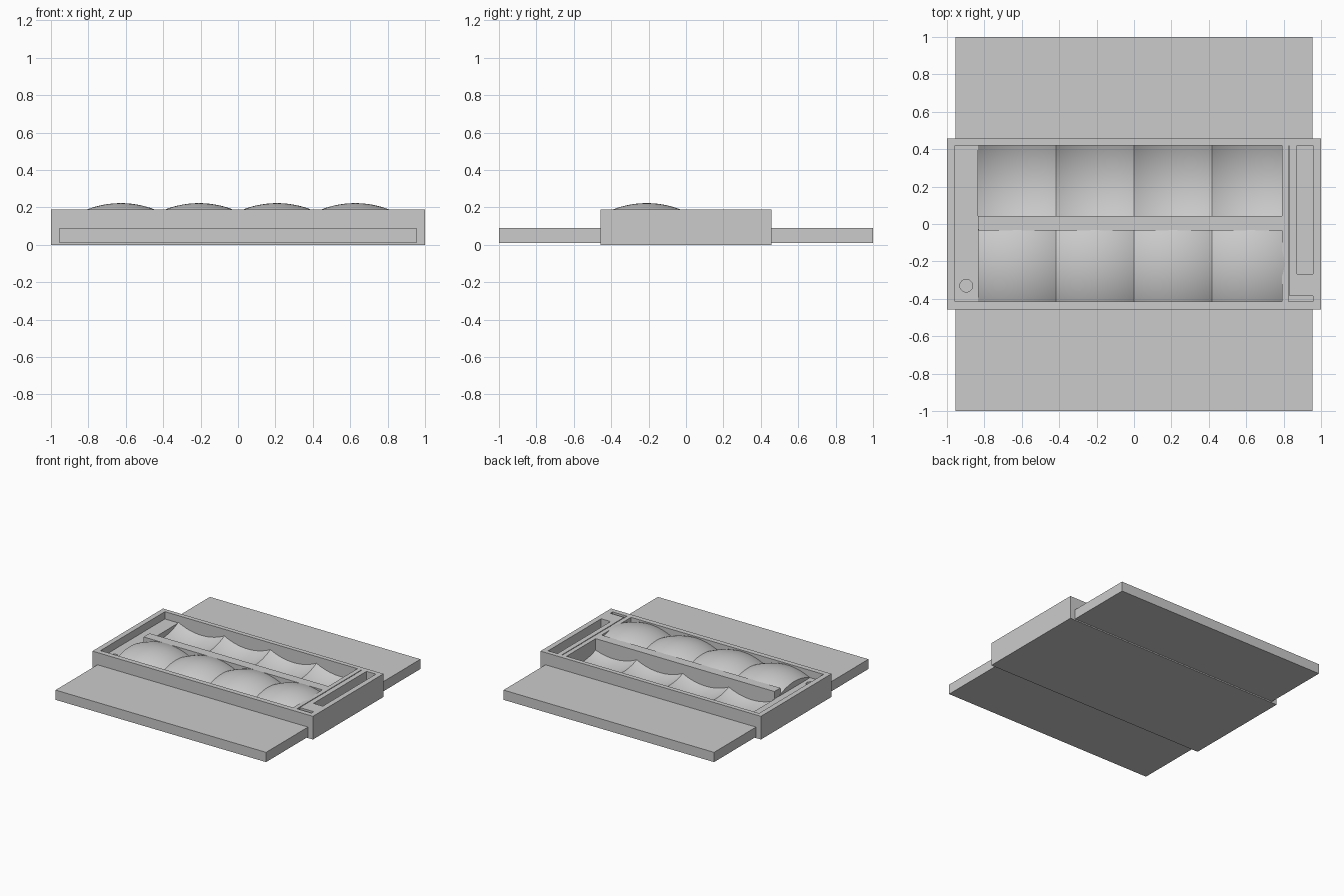
import bpy, bmesh, math

if "Cube" in bpy.data.objects:
    bpy.data.objects.remove(bpy.data.objects["Cube"])

grey = bpy.data.materials.new("plain grey")
grey.diffuse_color = (0.6, 0.6, 0.6, 1)
grey.use_nodes = True
grey.node_tree.nodes["Principled BSDF"].inputs["Base Color"].default_value = grey.diffuse_color


def make_object(name, bm):
    bmesh.ops.recalc_face_normals(bm, faces=bm.faces[:])
    mesh = bpy.data.meshes.new(name)
    bm.to_mesh(mesh)
    bm.free()
    mesh.materials.append(grey)
    obj = bpy.data.objects.new(name, mesh)
    bpy.context.collection.objects.link(obj)
    return obj


def box(name, x0, x1, y0, y1, z0, z1):
    bm = bmesh.new()
    bmesh.ops.create_cube(bm, size=1)
    for v in bm.verts:
        v.co = (x1 if v.co.x > 0 else x0, y1 if v.co.y > 0 else y0, z1 if v.co.z > 0 else z0)
    return make_object(name, bm)


def cylinder(name, x, y, r, z0, z1):
    bm = bmesh.new()
    bmesh.ops.create_cone(bm, cap_ends=True, segments=32, radius1=r, radius2=r, depth=z1 - z0)
    bmesh.ops.translate(bm, vec=(x, y, (z0 + z1) / 2), verts=bm.verts[:])
    return make_object(name, bm)


def cut(target, cutter):
    mod = target.modifiers.new("cut", 'BOOLEAN')
    mod.operation, mod.solver, mod.object = 'DIFFERENCE', 'EXACT', cutter
    bpy.context.view_layer.objects.active = target
    bpy.ops.object.modifier_apply(modifier=mod.name)
    bpy.data.objects.remove(cutter)


# Casing with its recesses
LEFT, RIGHT, FLOOR, BASE, TOP = -0.835, 0.79, 0.13, 0.02, 0.19
casing = box("casing", -1, 1, -0.457, 0.457, 0, TOP)
cut(casing, box("front_bay", LEFT, RIGHT, -0.415, -0.035, BASE, 0.3))
cut(casing, box("back_bay", LEFT, RIGHT, 0.042, 0.42, BASE, 0.3))
cut(casing, box("left_channel", -0.957, LEFT + 0.003, -0.415, 0.42, FLOOR, 0.3))
cut(casing, box("long_pocket", 0.872, 0.957, -0.268, 0.42, 0.06, 0.3))
cut(casing, box("thin_slot", 0.826, 0.832, -0.415, 0.418, 0.06, 0.3))
cut(casing, box("short_slot", 0.829, 0.957, -0.415, -0.386, 0.06, 0.3))
cut(casing, cylinder("round_hole", -0.897, -0.33, 0.034, 0.06, 0.3))


# Rows of spherical tiles: domes (sign 1) or bowls (sign -1)
def tile_row(name, sign, y0, y1, x_end, centre_z):
    radius, cell, n = 0.5, 0.4175, 24
    bm = bmesh.new()
    for i in range(4):
        x0 = LEFT + i * cell
        x1 = x_end if i == 3 else x0 + cell
        cx, cy = x0 + cell / 2, -0.21 * sign
        verts = bmesh.ops.create_grid(bm, x_segments=n, y_segments=n, size=0.5)["verts"]
        for v in verts:
            x = x0 + (v.co.x + 0.5) * (x1 - x0)
            y = y0 + (v.co.y + 0.5) * (y1 - y0)
            sag = radius - math.sqrt(radius ** 2 - (x - cx) ** 2 - (y - cy) ** 2)
            v.co = (x, y, centre_z - sign * sag)
        # skirt down to the bay floor
        rim = list({e for v in verts for e in v.link_edges if e.is_boundary})
        skirt = bmesh.ops.extrude_edge_only(bm, edges=rim)["geom"]
        for v in skirt:
            if isinstance(v, bmesh.types.BMVert):
                v.co.z = BASE
        bmesh.ops.holes_fill(bm, edges=[e for e in skirt
                                        if isinstance(e, bmesh.types.BMEdge) and e.is_boundary])
    obj = make_object(name, bm)
    bpy.ops.object.select_all(action='DESELECT')
    obj.select_set(True)
    bpy.context.view_layer.objects.active = obj
    bpy.ops.object.shade_smooth_by_angle(angle=math.radians(30))


tile_row("dome_row", 1, -0.415, -0.022, RIGHT + 0.02, 0.223)
tile_row("bowl_row", -1, 0.042, 0.42, RIGHT, 0.038)

# Flat side boards
box("front_board", -0.955, 0.955, -1, -0.45, 0.01, 0.09)
box("back_board", -0.955, 0.955, 0.45, 1, 0.01, 0.09)
